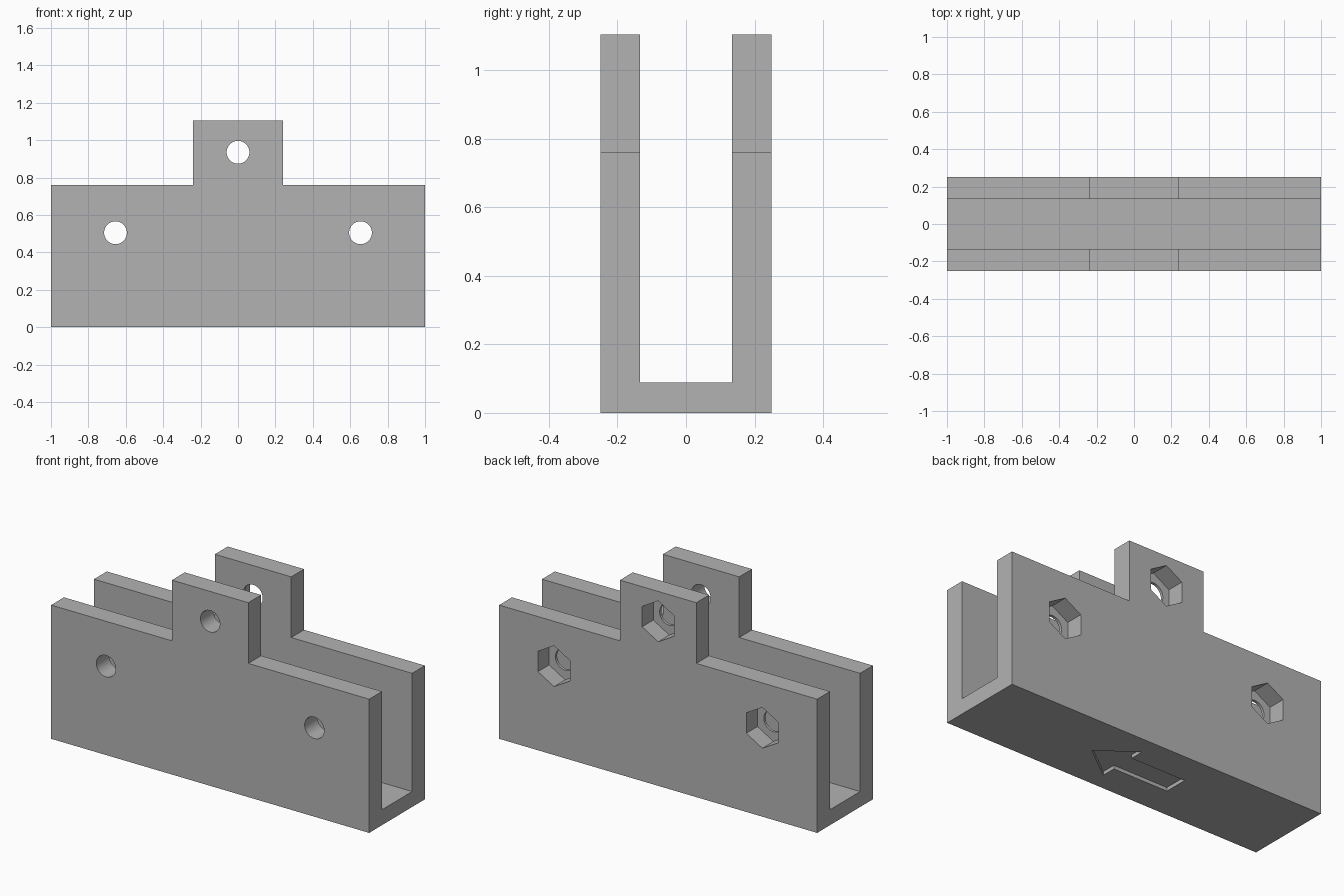
import bpy, bmesh, math
from mathutils import Vector

if "Cube" in bpy.data.objects:
    bpy.data.objects.remove(bpy.data.objects["Cube"], do_unlink=True)

# Single grey material
grey = bpy.data.materials.new("plain grey")
colour = (0.45, 0.45, 0.45, 1)
grey.use_nodes = True
grey.diffuse_color = colour
for node in grey.node_tree.nodes:
    if node.type == 'BSDF_PRINCIPLED':
        node.inputs["Base Color"].default_value = colour


def prism(name, outline, axis, low, high):
    """Extrude a 2D outline along 'y' (outline in x, z) or 'z' (outline in x, y)."""
    def place(p, d):
        return (p[0], d, p[1]) if axis == 'y' else (p[0], p[1], d)
    bm = bmesh.new()
    face = bm.faces.new([bm.verts.new(place(p, low)) for p in outline])
    new = bmesh.ops.extrude_face_region(bm, geom=[face])["geom"]
    offset = Vector(place((0, 0), high - low))
    bmesh.ops.translate(bm, vec=offset, verts=[v for v in new if isinstance(v, bmesh.types.BMVert)])
    bmesh.ops.recalc_face_normals(bm, faces=bm.faces)
    mesh = bpy.data.meshes.new(name)
    bm.to_mesh(mesh)
    bm.free()
    mesh.materials.append(grey)
    obj = bpy.data.objects.new(name, mesh)
    bpy.context.collection.objects.link(obj)
    return obj


def ring(x, z, radius, sides):
    """Regular polygon with one corner pointing up."""
    angles = [math.pi / 2 + 2 * math.pi * i / sides for i in range(sides)]
    return [(x + radius * math.cos(a), z + radius * math.sin(a)) for a in angles]


def cut(target, cutter):
    cutter.hide_render = True
    mod = target.modifiers.new("cut", 'BOOLEAN')
    mod.operation = 'DIFFERENCE'
    mod.solver = 'EXACT'
    mod.object = cutter
    bpy.context.view_layer.objects.active = target
    bpy.ops.object.modifier_apply(modifier=mod.name)
    bpy.data.objects.remove(cutter, do_unlink=True)


def mirrored(half, flip_x):
    """Complete a symmetric outline from its half."""
    other = [(-a, b) if flip_x else (a, -b) for a, b in reversed(half)]
    return half + other


# Body: plate with a raised centre tab, extruded through the full depth
shoulder, top, tab, depth = 0.76, 1.105, 0.24, 0.25
half = [(1, 0), (1, shoulder), (tab, shoulder), (tab, top)]
body = prism("channel_bracket", mirrored(half, True), 'y', -depth, depth)

# Long slot that leaves two walls and a floor
slot = [(-1.2, 0.088), (1.2, 0.088), (1.2, 1.4), (-1.2, 1.4)]
cut(body, prism("slot_cutter", slot, 'y', -0.135, 0.135))

# Bolt holes through both walls, with hexagonal nut pockets in the back
for x, z in ((-0.655, 0.505), (0.655, 0.505), (0, 0.935)):
    cut(body, prism("bolt_hole_cutter", ring(x, z, 0.061, 48), 'y', -0.4, 0.4))
    cut(body, prism("nut_pocket_cutter", ring(x, z, 0.116, 6), 'y', depth - 0.1, 0.4))

# Direction arrow recessed into the underside
arrow_half = [(0.073, 0.15), (0.073, 0.068), (-0.27, 0.068)]
arrow = [(0.272, 0)] + mirrored(arrow_half, False)
cut(body, prism("arrow_cutter", arrow, 'z', -0.1, 0.02))

# Smooth hole walls, keep every other edge sharp
bpy.ops.object.select_all(action='DESELECT')
body.select_set(True)
bpy.context.view_layer.objects.active = body
bpy.ops.object.shade_smooth_by_angle(angle=math.radians(30))
